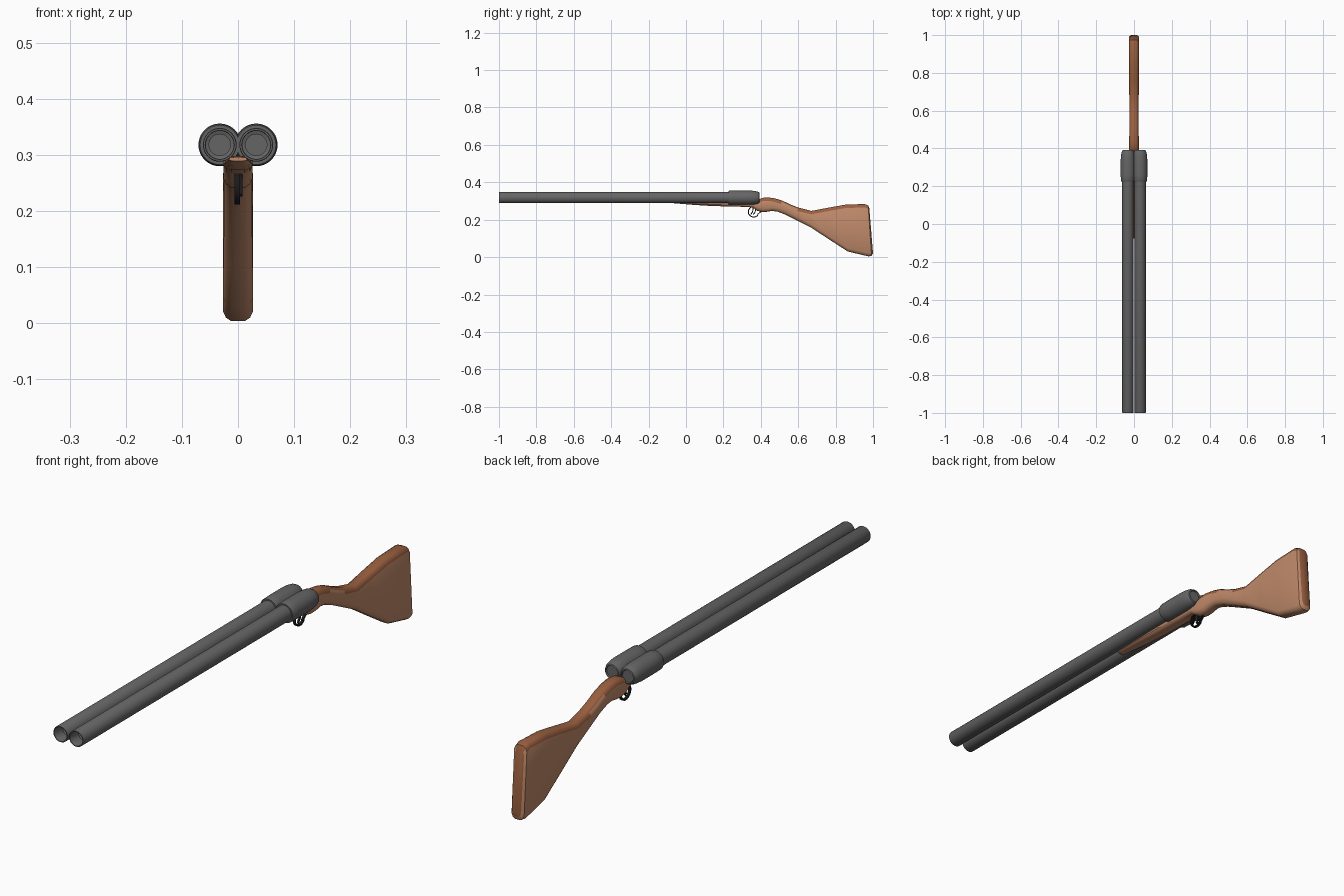
import bpy, bmesh, math
from mathutils import Vector

if "Cube" in bpy.data.objects:
    bpy.data.objects.remove(bpy.data.objects["Cube"])


def material(name, rgb):
    m = bpy.data.materials.new(name)
    m.diffuse_color = (*rgb, 1)
    m.use_nodes = True
    m.node_tree.nodes["Principled BSDF"].inputs["Base Color"].default_value = m.diffuse_color
    return m


STEEL = material("grey_steel", (0.13, 0.13, 0.13))
TAN = material("tan_wood", (0.53, 0.255, 0.145))
BROWN = material("red_brown_wood", (0.32, 0.115, 0.05))
BLACK = material("black_metal", (0.01, 0.01, 0.01))


def finish(name, bm, mats, angle=35):
    bmesh.ops.recalc_face_normals(bm, faces=bm.faces)
    me = bpy.data.meshes.new(name)
    bm.to_mesh(me)
    bm.free()
    for m in mats:
        me.materials.append(m)
    ob = bpy.data.objects.new(name, me)
    bpy.context.collection.objects.link(ob)
    bpy.ops.object.select_all(action='DESELECT')
    bpy.context.view_layer.objects.active = ob
    ob.select_set(True)
    bpy.ops.object.shade_smooth_by_angle(angle=math.radians(angle))
    return ob


def loft(bm, rings):
    """Skin a list of closed point rings and cap both ends."""
    vs = [[bm.verts.new(p) for p in r] for r in rings]
    n = len(vs[0])
    for a, b in zip(vs, vs[1:]):
        for i in range(n):
            j = (i + 1) % n
            bm.faces.new((a[i], a[j], b[j], b[i]))
    bm.faces.new(vs[0])
    bm.faces.new(vs[-1])


def lathe(name, x, z, profile, sides=40):
    """Turn (radius, y) points around a lengthwise axis."""
    bm = bmesh.new()
    loft(bm, [[(x + r * math.cos(t), y, z + r * math.sin(t))
               for t in (2 * math.pi * i / sides for i in range(sides))]
              for r, y in profile])
    return finish(name, bm, [STEEL])


# Twin barrels (hollow muzzles) and the breech sleeves around them
for side, x in (("left", -0.0325), ("right", 0.0325)):
    lathe(side + "_barrel", x, 0.318,
          [(0.019, -0.60), (0.019, -0.95), (0.025, -0.952), (0.025, -0.998), (0.026, -1.0),
           (0.029, -1.0), (0.030, -0.998), (0.030, 0.30)])
    lathe(side + "_breech", x, 0.318,
          [(0.029, 0.226), (0.035, 0.226), (0.037, 0.230), (0.038, 0.26), (0.038, 0.34),
           (0.036, 0.365), (0.033, 0.381), (0.028, 0.391), (0.024, 0.393),
           (0.022, 0.388)])

# Stock and fore-end: y at top, y at bottom, top z, bottom z, half width
stations = [
    (-0.078, -0.078, 0.296, 0.289, 0.016),
    (0.03, 0.03, 0.298, 0.280, 0.023),
    (0.14, 0.14, 0.298, 0.273, 0.026),
    (0.30, 0.30, 0.298, 0.269, 0.026),
    (0.36, 0.355, 0.298, 0.266, 0.026),
    (0.385, 0.38, 0.307, 0.248, 0.026),
    (0.41, 0.405, 0.317, 0.241, 0.026),
    (0.44, 0.43, 0.319, 0.242, 0.026),
    (0.475, 0.46, 0.314, 0.247, 0.025),
    (0.515, 0.49, 0.302, 0.243, 0.025),
    (0.56, 0.53, 0.281, 0.228, 0.025),
    (0.60, 0.58, 0.265, 0.203, 0.025),
    (0.67, 0.67, 0.247, 0.157, 0.025),
    (0.76, 0.76, 0.264, 0.098, 0.026),
    (0.85, 0.865, 0.280, 0.030, 0.027),
    (0.955, 0.975, 0.284, 0.004, 0.027),
    (0.974, 0.992, 0.276, 0.006, 0.026),
    (0.980, 1.000, 0.262, 0.020, 0.019),
]
SECTION = [(0.45, 0), (0.8, 0.35), (1, 1)]   # corner: width share, depth share
rings = []
for yt, yb, zt, zb, w in stations:
    h = zt - zb
    b = min(0.018, h * 0.35)
    half = [(w * sx, zt - b * d) for sx, d in SECTION]
    half += [(w * sx, zb + b * d) for sx, d in reversed(SECTION)]
    ring = half + [(-x, z) for x, z in reversed(half)]
    rings.append([(x, yb + (yt - yb) * (z - zb) / h, z) for x, z in ring])
bm = bmesh.new()
loft(bm, rings)
stock = finish("stock", bm, [TAN, BROWN], 40)
# Darker wood along the comb and on the butt face
for p in stock.data.polygons:
    p.material_index = 1 if p.normal.z > 0.35 or p.normal.y > 0.9 else 0


def strip(name, path, x, width, thick):
    """Flat metal strip following a (y, z) path."""
    pts = [Vector(p) for p in path]
    rs = []
    for i, p in enumerate(pts):
        t = (pts[min(i + 1, len(pts) - 1)] - pts[max(i - 1, 0)]).normalized()
        n = Vector((-t.y, t.x)) * thick / 2
        a, b = p + n, p - n
        rs.append([(x - width / 2, *a), (x + width / 2, *a),
                   (x + width / 2, *b), (x - width / 2, *b)])
    bm = bmesh.new()
    loft(bm, rs)
    finish(name, bm, [BLACK])


# Trigger guard loop with a tail to the grip, and two offset triggers
guard = [(0.362 + 0.029 * math.cos(t), 0.242 + 0.028 * math.sin(t))
         for t in (math.radians(100 + 12 * i) for i in range(19))]
guard += [(0.384, 0.229), (0.394, 0.238), (0.405, 0.246)]
strip("trigger_guard", guard, -0.001, 0.010, 0.005)
for name, x, y in (("front_trigger", 0.005, 0.352), ("rear_trigger", -0.003, 0.366)):
    strip(name, [(y + 0.004, 0.272), (y + 0.006, 0.255), (y + 0.004, 0.243),
                 (y - 0.001, 0.234), (y - 0.007, 0.228)], x, 0.006, 0.005)
